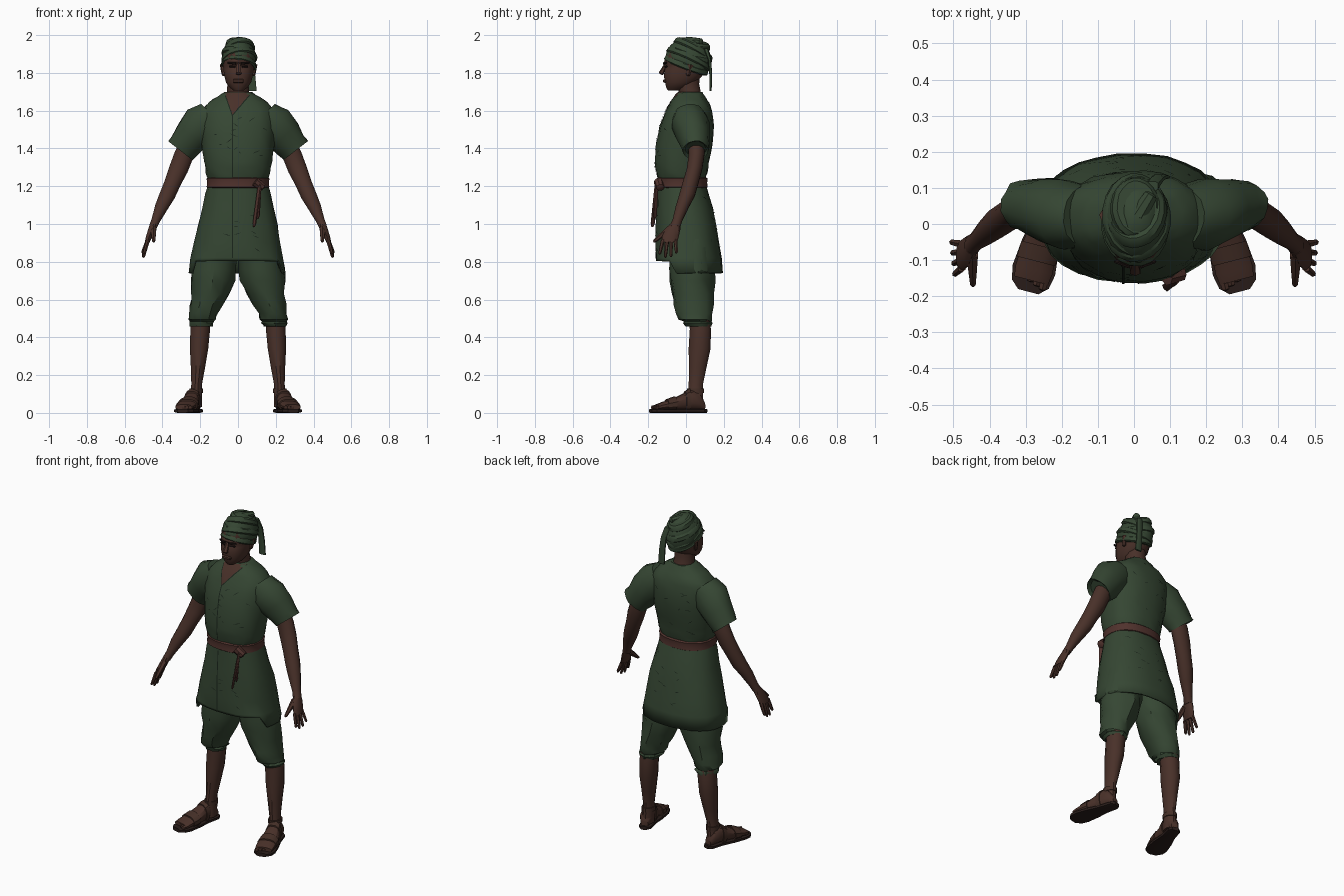
import bpy, bmesh, math, random
from mathutils import Vector, Matrix
from mathutils.bvhtree import BVHTree

random.seed(4)


def material(name, rgb):
    m = bpy.data.materials.new(name)
    m.diffuse_color = (*rgb, 1)
    return m


GREEN = material("green_cloth", (0.036, 0.062, 0.033))
SKIN = material("brown_skin", (0.066, 0.030, 0.022))
BELT = material("red_brown_sash", (0.080, 0.032, 0.026))
LEATHER = material("sandal_leather", (0.058, 0.028, 0.020))
SOLE = material("dark_sole", (0.022, 0.012, 0.010))
SEAM = material("dark_green_seam", (0.010, 0.018, 0.011))
DARK = material("dark_brown_line", (0.012, 0.007, 0.006))


def finish(name, bm, mat, angle=35):
    bmesh.ops.recalc_face_normals(bm, faces=bm.faces[:])
    me = bpy.data.meshes.new(name)
    bm.to_mesh(me)
    bm.free()
    ob = bpy.data.objects.new(name, me)
    bpy.context.collection.objects.link(ob)
    me.materials.append(mat)
    bpy.ops.object.select_all(action='DESELECT')
    ob.select_set(True)
    bpy.context.view_layer.objects.active = ob
    bpy.ops.object.shade_smooth_by_angle(angle=math.radians(angle))
    return ob


def loft(name, rings, mat, n=16, p=2.0, caps=(True, True), jitter=0, matrix=None, tweak=None, sub=1):
    """Skin rings of (x, y, z, half_x, half_y, tilt about y)."""
    rings = [tuple(r) + (0,) * (6 - len(r)) for r in rings]
    if sub > 1:
        dense = []
        for a, b in zip(rings, rings[1:]):
            dense += [tuple(u + (v - u) * k / sub for u, v in zip(a, b)) for k in range(sub)]
        rings = dense + [rings[-1]]
    bm = bmesh.new()
    rows = []
    for i, (x, y, z, a, b, t) in enumerate(rings):
        row = []
        for k in range(n):
            w = 2 * math.pi * (k + 0.5) / n
            c, s = math.cos(w), math.sin(w)
            u = a * math.copysign(abs(c) ** (2 / p), c) + random.uniform(-jitter, jitter)
            v = b * math.copysign(abs(s) ** (2 / p), s) + random.uniform(-jitter, jitter)
            co = Vector((x + u * math.cos(t), y + v, z + u * math.sin(t)))
            if tweak:
                tweak(co, i, len(rings))
            row.append(bm.verts.new(matrix @ co if matrix else co))
        rows.append(row)
    for r, q in zip(rows, rows[1:]):
        for k in range(n):
            bm.faces.new((r[k], r[(k + 1) % n], q[(k + 1) % n], q[k]))
    for flag, row in zip(caps, (rows[0], rows[-1])):
        if flag:
            bm.faces.new(row)
    return finish(name, bm, mat)


def limb(name, a, b, r0, r1, mat, flat=1.0, n=8):
    """Tapered straight piece between two points."""
    a, b = Vector(a), Vector(b)
    d = b - a
    m = Matrix.Translation(a) @ d.to_track_quat('Z', 'Y').to_matrix().to_4x4()
    L = d.length
    return loft(name, [(0, 0, 0, r0, r0 * flat), (0, 0, L * .5, r0 * .5 + r1 * .5, (r0 + r1) * .5 * flat),
                       (0, 0, L * .92, r1, r1 * flat), (0, 0, L, r1 * .5, r1 * .5 * flat)], mat, n=n, matrix=m)


def bands(z, y0, y1):
    return (y0 + y1) / 2, z, (y1 - y0) / 2


# Tunic: upper body and skirt, sections given as z, half width, front y, back y
body = [(1.70, .07, -.04, .085), (1.675, .11, -.06, .10), (1.645, .155, -.08, .12), (1.60, .195, -.105, .138),
        (1.52, .20, -.14, .147), (1.42, .192, -.158, .14), (1.33, .18, -.165, .122), (1.27, .17, -.158, .112),
        (1.235, .158, -.148, .105)]
skirt = [(1.215, .158, -.148, .105), (1.16, .172, -.152, .12), (1.08, .19, -.157, .143), (1.0, .21, -.162, .16),
         (.9, .23, -.162, .178), (.82, .245, -.162, .188), (.74, .258, -.160, .194)]


def sections(rows):
    return [(0 if z > .95 else -.006, (f + k) / 2, z, w, (k - f) / 2) for z, w, f, k in rows]


def hem(co, i, n):
    if i == n - 1 and co.y < -.07:
        co.z = .805


tunic = loft("tunic_body", sections(body), GREEN, n=28, p=2.3, jitter=.003, sub=2)
skirt_ob = loft("tunic_skirt", sections(skirt), GREEN, n=28, p=2.3, caps=(True, False), jitter=.003, tweak=hem)
sol = skirt_ob.modifiers.new("cloth_thickness", 'SOLIDIFY')
sol.thickness = .012

# Sash around the waist with knot and two hanging ends
loft("sash", [(0, -.021, z, w, w * .815) for z, w in ((1.19, .158), (1.195, .167), (1.22, .164), (1.24, .168), (1.247, .158))],
     BELT, n=28, p=2.3)
limb("sash_knot", (.09, -.145, 1.225), (.135, -.135, 1.19), .026, .022, BELT)
for tip, r in (((.085, -.178, .985), .013), ((.105, -.165, 1.03), .012)):
    limb("sash_end", (.115, -.155, 1.21), tip, .013, r, BELT, .5, 6)

# Sleeves, arms and hands
for s in (-1, 1):
    tilt = .66
    loft("sleeve", [(s * x, y, z, a, b, s * t) for x, y, z, a, b, t in (
        (.13, .02, 1.575, .09, .085, .75), (.19, .025, 1.525, .11, .098, .8), (.245, .038, 1.465, .097, .088, .75),
        (.285, .048, 1.415, .085, .075, .68), (.305, .052, 1.388, .083, .068, tilt), (.297, .052, 1.40, .065, .055, tilt))],
         GREEN, n=16, jitter=.004)
    loft("arm", [(s * x, y, z, a, b, s * .35) for x, y, z, a, b in (
        (.255, .055, 1.44, .05, .045), (.288, .055, 1.36, .053, .043), (.315, .045, 1.29, .052, .042),
        (.345, .025, 1.22, .045, .043), (.375, .005, 1.15, .043, .043), (.405, -.02, 1.09, .036, .036),
        (.435, -.045, 1.02, .024, .027), (.45, -.06, .985, .022, .030))], SKIN, n=12)
    loft("palm", [(s * x, y, z, a, b) for x, y, z, a, b in (
        (.447, -.058, 1.0, .02, .027), (.457, -.07, .97, .02, .04), (.47, -.082, .935, .018, .044),
        (.48, -.088, .905, .014, .042))], SKIN, n=10)
    for k in range(4):
        y = -.056 - .022 * k
        limb("finger", (s * .477, y, .915), (s * (.507 - .003 * k), y - .008 * k + .006, (.845, .825, .822, .84)[k]),
             .0115, .008, SKIN, n=6)
    limb("thumb", (s * .448, -.085, .975), (s * .446, -.172, .905), .018, .009, SKIN, n=6)

# Breeches, lower legs, feet and sandals
for s in (-1, 1):
    loft("breeches_leg", [(s * x, y, z, a, b) for x, y, z, a, b in (
        (.11, .03, .92, .11, .115), (.125, .035, .76, .122, .118), (.13, .035, .70, .118, .116), (.145, .04, .63, .10, .108),
        (.168, .042, .57, .086, .103), (.185, .045, .525, .073, .10), (.19, .05, .495, .072, .086),
        (.192, .06, .485, .061, .07), (.193, .062, .475, .066, .075), (.194, .065, .458, .058, .066))],
         GREEN, n=14, jitter=.007)
    loft("lower_leg", [(s * x, y, z, a, b) for x, y, z, a, b in (
        (.195, .072, .50, .052, .055), (.20, .076, .44, .054, .058), (.206, .072, .34, .050, .06), (.212, .062, .24, .039, .048),
        (.219, .052, .15, .029, .039), (.222, .05, .10, .033, .042), (.224, .05, .03, .034, .044))], SKIN, n=12)
    # Local z runs from heel to toes, local y is height
    heel, toe = Vector((s * .218, .10, 0)), Vector((s * .294, -.192, 0))
    d = (toe - heel).normalized()
    up = Vector((0, 0, 1))
    m = Matrix.Translation(heel) @ Matrix((up.cross(d), up, d)).transposed().to_4x4()
    loft("foot", [(0, h / 2 + .015, q, w, h / 2) for q, w, h in (
        (.003, .022, .04), (.03, .036, .09), (.07, .038, .11), (.11, .042, .092), (.17, .051, .062), (.235, .054, .042),
        (.265, .05, .03))], SKIN, n=12, matrix=m, p=2.4)
    loft("sandal_sole", [(0, .011, q, w, .011) for q, w in (
        (-.008, .02), (.012, .037), (.09, .041), (.16, .055), (.235, .063), (.275, .055), (.297, .03))],
         SOLE, n=8, p=4, matrix=m)
    for q, w, h, L in ((.165, .055, .07, .045), (.085, .044, .112, .025)):
        loft("sandal_strap", [(0, h / 2 + .01, q, w, h / 2 + .008), (0, h / 2 + .004, q + L, w + .002, h / 2 - .001)],
             LEATHER, n=12, matrix=m, p=2.3)
    loft("ankle_strap", [(s * .221, .051, z, .037, .046) for z in (.105, .13)], LEATHER, n=12)
    for k in range(5):
        x = (.036 - .019 * k) * -s
        L = .284 - .008 * k
        limb("toe", m @ Vector((x, .033, .24)), m @ Vector((x, .027, L)), .014 - .001 * k, .011, SKIN, n=6)

# Head and neck
loft("neck", [(0, .035, 1.64, .07, .065), (0, .022, 1.69, .062, .06), (0, .01, 1.74, .058, .062), (0, .01, 1.80, .06, .065)],
     SKIN, n=12)
loft("head", [(.003, y, z, a, b) for y, z, a, b in (
    (-.062, 1.706, .026, .034), (-.046, 1.724, .05, .060), (-.03, 1.75, .068, .082), (-.015, 1.785, .077, .104),
    (-.006, 1.82, .082, .108), (.0, 1.838, .083, .106), (0, 1.858, .085, .118), (.01, 1.91, .08, .11))], SKIN, n=16, p=2.3)
limb("nose", (.003, -.105, 1.85), (.003, -.134, 1.792), .010, .017, SKIN, .8, 6)
limb("lips", (-.024, -.112, 1.757), (.030, -.112, 1.757), .011, .011, SKIN, 1, 6)
for s in (-1, 1):
    limb("ear", (.003 + s * .083, .022, 1.845), (.003 + s * .078, .01, 1.785), .016, .01, SKIN, 1.2, 6)
    limb("eye", (.003 + s * .018, -.111, 1.832), (.003 + s * .05, -.102, 1.834), .005, .005, DARK, 1, 6)
    limb("brow", (.003 + s * .014, -.117, 1.85), (.003 + s * .058, -.103, 1.854), .007, .005, DARK, 1, 6)

# Head wrap: slanted dome with crossing folded bands and a hanging tail
wrap = Matrix.Translation((.005, .012, 1.868)) @ Matrix.Rotation(-.36, 4, 'X')
loft("head_wrap", [(0, y, z, a, b) for y, z, a, b in (
    (0, -.045, .075, .105), (0, -.03, .088, .118), (0, 0, .091, .122), (0, .04, .088, .115), (.0, .075, .074, .096),
    (.0, .102, .05, .068), (0, .118, .022, .035))], GREEN, n=20, jitter=.003, matrix=wrap)
for z, a, b, rx, ry in ((-.025, .087, .116, .0, .10), (.008, .089, .119, -.08, -.16), (.035, .085, .113, .12, .16),
                        (.062, .077, .100, -.14, -.2), (.088, .062, .080, .15, .18)):
    band = wrap @ Matrix.Translation((0, 0, z)) @ Matrix.Rotation(rx, 4, 'X') @ Matrix.Rotation(ry, 4, 'Y')
    loft("wrap_band", [(0, 0, -.019, a, b), (0, 0, -.012, a + .008, b + .008), (0, 0, .008, a + .005, b + .005),
                       (0, 0, .019, a - .006, b - .006)], GREEN, n=20, jitter=.001, matrix=band)
limb("wrap_tuck", (.01, .02, 1.968), (.05, .085, 1.965), .026, .02, GREEN, .9, 8)
loft("wrap_tail", [(x, y, z, a, b) for x, y, z, a, b in (
    (.05, .105, 1.93, .018, .014), (.065, .125, 1.87, .018, .009), (.072, .131, 1.79, .02, .008), (.078, .130, 1.705, .022, .006))],
     GREEN, n=8, p=3)

# Thin painted strips laid on the cloth surface
bm = bmesh.new()
for ob in (tunic, skirt_ob):
    bm.from_mesh(ob.data)
surface = BVHTree.FromBMesh(bm)
bm.free()


def on_cloth(x, z, side):
    hit = surface.ray_cast(Vector((x, side, z)), Vector((0, -side, 0)))[0]
    return Vector((x, (hit.y if hit else 0) + side * .004, z))


def patch(bm, rows, side=-1):
    grid = [[bm.verts.new(on_cloth(x, z, side)) for x, z in row] for row in rows]
    for r, q in zip(grid, grid[1:]):
        for k in range(len(r) - 1):
            bm.faces.new((r[k], r[k + 1], q[k + 1], q[k]))


def strip(bm, a, b, w, side=-1, taper=0.0):
    n = max(2, int(math.dist(a, b) / .02))
    d = Vector((b[0] - a[0], b[1] - a[1])).normalized() * w
    rows = []
    for i in range(n + 1):
        t = i / n
        f = 1 - taper * abs(2 * t - 1)
        x, z = a[0] + (b[0] - a[0]) * t, a[1] + (b[1] - a[1]) * t
        rows.append([(x - d.y * f, z + d.x * f), (x + d.y * f, z - d.x * f)])
    patch(bm, rows, side)


# Open neckline showing the chest
bm = bmesh.new()
rows = []
for i in range(9):
    t = i / 8
    l, r = -.03 - .04 * t, -.028 + .098 * t
    rows.append([(l + (r - l) * k / 6, 1.58 + .117 * t) for k in range(7)])
patch(bm, rows)
finish("neck_opening", bm, SKIN)

# Collar edges, front overlap seam and scattered cloth creases
bm = bmesh.new()
strip(bm, (-.03, 1.575), (-.072, 1.695), .003)
strip(bm, (-.03, 1.575), (.072, 1.695), .003)
strip(bm, (-.03, 1.575), (-.03, 1.25), .003)
strip(bm, (-.03, 1.185), (-.03, .82), .003)
for side in (-1, 1):
    for i in range(22):
        z = random.choice((random.uniform(.86, 1.14), random.uniform(1.3, 1.56)))
        x, w = random.uniform(-.13, .13), random.uniform(-.8, .8)
        L = random.uniform(.02, .045)
        strip(bm, (x, z), (x + L * math.cos(w), z + L * math.sin(w)), .0022, side, .9)
finish("cloth_seams", bm, SEAM)
